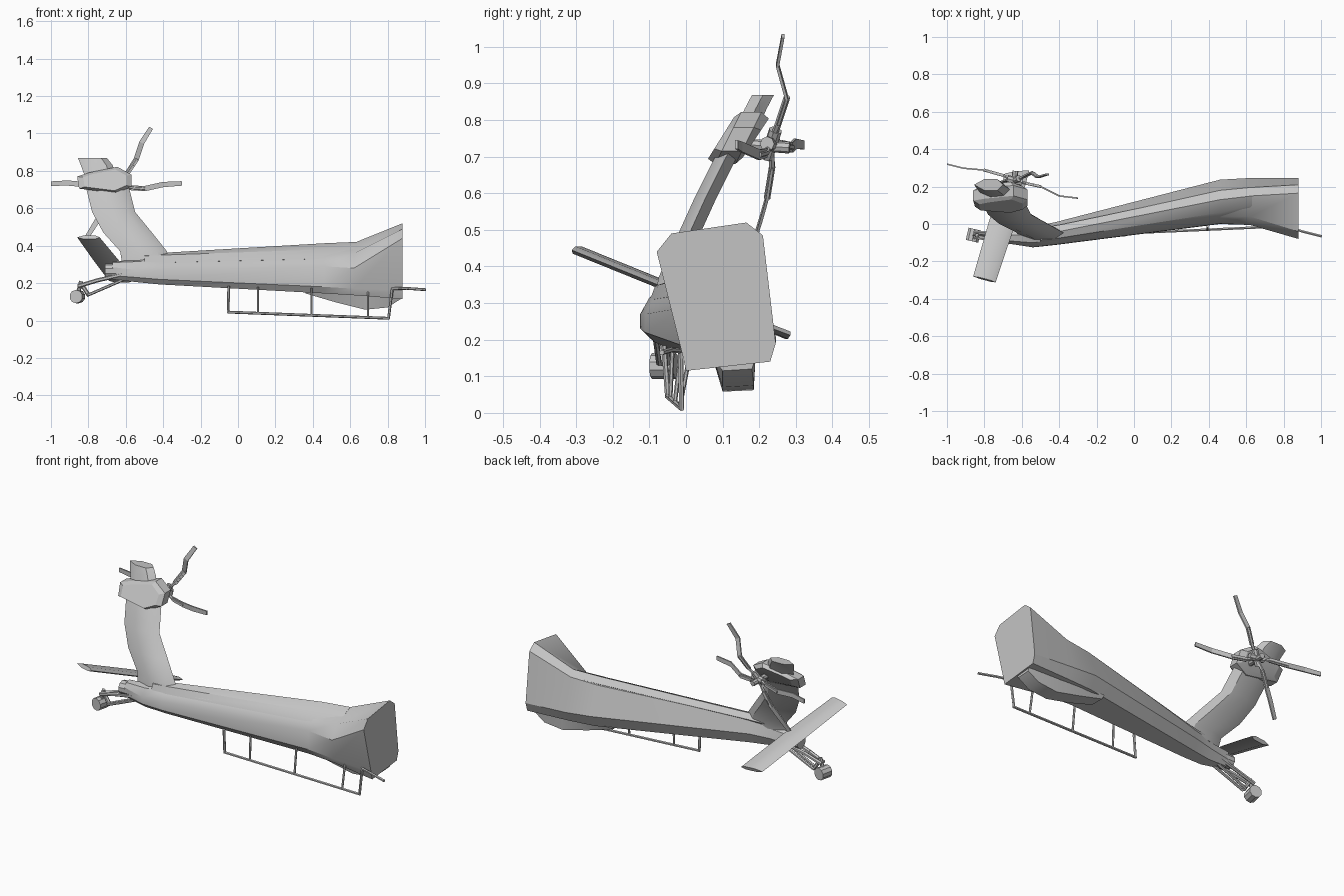
import bpy, bmesh, math
from mathutils import Vector

grey = bpy.data.materials.new("plain grey")
grey.diffuse_color = (0.55, 0.55, 0.55, 1)


def finish(name, bm, smooth=30):
    bmesh.ops.recalc_face_normals(bm, faces=bm.faces)
    me = bpy.data.meshes.new(name)
    bm.to_mesh(me)
    bm.free()
    me.materials.append(grey)
    ob = bpy.data.objects.new(name, me)
    bpy.context.collection.objects.link(ob)
    if smooth:
        bpy.ops.object.select_all(action='DESELECT')
        bpy.context.view_layer.objects.active = ob
        ob.select_set(True)
        bpy.ops.object.shade_smooth_by_angle(angle=math.radians(smooth))
    return ob


def loft(name, rings, smooth=30):
    """Skin closed rings of 3D points and cap both ends."""
    bm = bmesh.new()
    vs = [[bm.verts.new(p) for p in r] for r in rings]
    n = len(vs[0])
    for a, b in zip(vs, vs[1:]):
        for i in range(n):
            j = (i + 1) % n
            bm.faces.new((a[i], a[j], b[j], b[i]))
    bm.faces.new(vs[0])
    bm.faces.new(vs[-1])
    return finish(name, bm, smooth)


def stations(data):
    return [[(x, y, z) for y, z in pts] for x, pts in data]


def tube(name, path, r, sides=6):
    """Round bar along a path, one straight cylinder per leg."""
    bm = bmesh.new()
    for a, b in zip(path, path[1:]):
        a, b = Vector(a), Vector(b)
        d = b - a
        m = d.to_track_quat('Z', 'Y').to_matrix().to_4x4()
        m.translation = (a + b) / 2
        bmesh.ops.create_cone(bm, cap_ends=True, segments=sides, radius1=r,
                              radius2=r, depth=d.length + r, matrix=m)
    return finish(name, bm, 35)


def strip(name, path, across, thick, widths):
    """Flat bar along a path with a width at each point."""
    rings = []
    c, t = Vector(across).normalized(), Vector(thick)
    for p, w in zip(path, widths):
        p = Vector(p)
        rings.append([p - c * w / 2 - t, p + c * w / 2 - t,
                      p + c * w / 2 + t, p - c * w / 2 + t])
    return loft(name, rings, 0)


# Tail boom: eight-sided section flaring toward the body joint
loft("tail_boom", stations([
    (-0.67, [(-.085, .22), (-.10, .24), (-.105, .285), (-.09, .31),
             (-.06, .315), (-.035, .30), (-.03, .25), (-.05, .22)]),
    (-0.54, [(-.10, .205), (-.125, .23), (-.125, .27), (-.10, .315),
             (-.06, .325), (-.03, .31), (-.015, .26), (-.04, .21)]),
    (-0.42, [(-.085, .193), (-.112, .22), (-.11, .27), (-.085, .32),
             (-.045, .35), (-.015, .34), (.01, .265), (-.015, .205)]),
    (0.46, [(.02, .145), (-.0, .18), (.002, .29), (.04, .345),
            (.13, .40), (.18, .385), (.237, .22), (.20, .15)]),
    (0.62, [(.02, .135), (-.002, .17), (-.005, .28), (.04, .36),
            (.15, .415), (.195, .395), (.246, .205), (.215, .145)]),
    (0.88, [(.0, .115), (-.01, .16), (-.08, .44), (-.04, .49),
            (.165, .52), (.21, .485), (.245, .19), (.23, .14)]),
]))

# Raised drive shaft cover along the top
loft("shaft_cover", stations([
    (-0.50, [(-.098, .31), (-.085, .345), (-.05, .355), (-.02, .335), (-.04, .30)]),
    (-0.40, [(-.088, .31), (-.075, .35), (-.04, .362), (-.005, .34), (-.03, .30)]),
    (0.46, [(.03, .33), (.06, .38), (.13, .413), (.175, .39), (.12, .33)]),
    (0.63, [(.06, .36), (.10, .395), (.15, .42), (.19, .395), (.14, .35)]),
]))

# Belly fairing under the wide end
loft("belly_fairing", stations([
    (0.36, [(.07, .16), (.09, .145), (.17, .145), (.19, .16)]),
    (0.52, [(.07, .16), (.09, .098), (.18, .10), (.19, .16)]),
    (0.68, [(.075, .15), (.10, .058), (.185, .062), (.19, .15)]),
    (0.80, [(.075, .15), (.10, .07), (.185, .075), (.19, .15)]),
    (0.87, [(.08, .14), (.10, .115), (.18, .12), (.19, .15)]),
]))


# Leaning vertical fin: each level is trailing x, leading x, y, z, thickness
def fin_ring(x0, x1, y, z, t):
    k = x1 - x0
    return [(x0, y, z), (x0 + .35 * k, y - t, z), (x0 + .8 * k, y - t, z),
            (x1, y, z), (x0 + .8 * k, y + t, z), (x0 + .35 * k, y + t, z)]


loft("vertical_fin", [fin_ring(*s) for s in [
    (-.62, -.36, -.055, .31, .03), (-.63, -.38, -.045, .37, .03),
    (-.72, -.46, .0, .47, .03), (-.78, -.55, .05, .58, .03),
    (-.81, -.58, .11, .70, .03), (-.83, -.62, .15, .77, .03)]])
loft("fin_tip", [fin_ring(*s) for s in [
    (-.82, -.65, .165, .775, .03), (-.84, -.67, .19, .83, .03),
    (-.855, -.70, .21, .868, .03)]])


# Faceted gearbox housing, following the lean of the fin
def housing_ring(s, dy):
    outline = [(-.86, .77), (-.85, .705), (-.65, .68), (-.57, .715),
               (-.57, .78), (-.645, .822), (-.80, .79)]
    return [(-.70 + (x + .70) * s, .145 + dy + (z - .75) * .5,
             .75 + (z - .75) * s) for x, z in outline]


loft("gearbox_housing", [housing_ring(.8, -.05), housing_ring(1, -.03),
                         housing_ring(1, .025), housing_ring(.75, .045)], 20)

# Tail rotor hub and shaft
hub = Vector((-.638, .232, .735))
tube("rotor_shaft", [(-.65, .14, .735), (-.635, .275, .725)], .016, 8)
tube("rotor_hub", [hub - Vector((.03, -.008, 0)), hub + Vector((.03, -.008, 0))], .02, 8)
tube("rotor_hub_cross", [hub - Vector((.018, .01, .03)), hub + Vector((.018, .01, .03))], .018, 8)

# Four bent rotor blades, each with a slim root grip
blades = {
    "left": [(-.70, .26, .732), (-.80, .288, .725), (-.91, .298, .735), (-1.0, .32, .732)],
    "right": [(-.58, .218, .71), (-.50, .20, .705), (-.40, .15, .727), (-.30, .138, .733)],
    "upper": [(-.59, .252, .79), (-.545, .275, .86), (-.515, .25, .95), (-.465, .265, 1.03)],
    "lower": [(-.675, .235, .67), (-.715, .222, .59), (-.755, .205, .53), (-.805, .18, .45)],
}
for key, path in blades.items():
    d = Vector(path[-1]) - Vector(path[0])
    across = Vector((0, 1, 0)).cross(d)
    strip("rotor_blade_" + key, path, across, (0, .004, 0), [.026, .028, .028, .024])
    tube("blade_grip_" + key, [hub, path[0], path[1]], .009)

# Tilted horizontal stabiliser crossing the boom
rings = []
for x0, x1, y0, y1, z in [(-.86, -.74, -.28, -.312, .445),
                          (-.775, -.64, .015, -.015, .325),
                          (-.69, -.56, .27, .285, .212)]:
    k, s = x1 - x0, y1 - y0
    prof = [(0, 0), (.3, -.010), (.8, -.010), (1, 0), (.8, .010), (.3, .010)]
    rings.append([(x0 + f * k, y0 + f * s + h * .4, z + h) for f, h in prof])
loft("stabiliser", rings)

# Tail wheel with fork and braces
for s in (-1, 1):
    tube("wheel_arm", [(-.62, -.07 + s * .03, .245), (-.75, -.065 + s * .018, .215),
                       (-.85, -.058 + s * .012, .185)], .011)
    tube("wheel_brace", [(-.62, -.07 + s * .015, .215), (-.80, -.062 + s * .012, .137)], .008)
tube("wheel_link", [(-.80, -.062, .137), (-.84, -.06, .20)], .011)
tube("wheel_fork", [(-.84, -.06, .205), (-.86, -.06, .13)], .011)
tube("tail_wheel", [(-.862, -.075, .128), (-.855, -.045, .128)], .036, 10)
tube("tail_cone_plug", [(-.69, -.068, .265), (-.64, -.068, .265)], .04, 10)

# Guard rail hanging under the boom
tube("guard_rail", [(-.05, -.06, .18), (-.052, -.05, .045), (.805, -.012, .012),
                    (.825, -.015, .17), (.90, -.04, .172), (1.0, -.065, .165)], .0075)
for x in (.108, .392, .695):
    f = (x + .052) / .857
    tube("guard_post", [(x, -.05 + .038 * f, .045 - .033 * f),
                        (x, -.05 + .07 * f, .18 - .02 * f)], .006)
